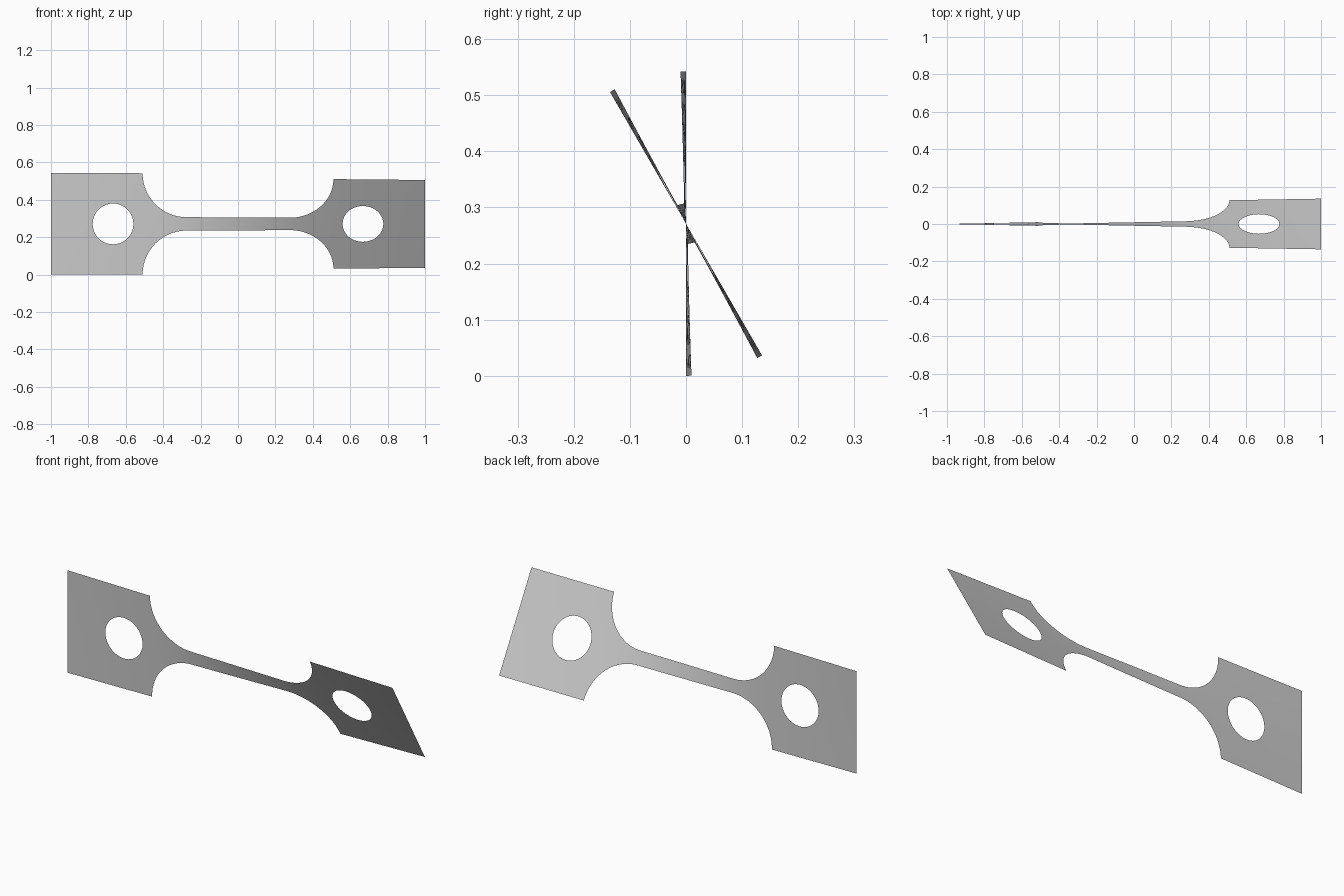
import bpy
import bmesh
import math
from mathutils import Vector

cube = bpy.data.objects.get("Cube")
if cube:
    bpy.data.objects.remove(cube)

HALF_GRIP = 0.271      # half height of the grip plates
HALF_NECK = 0.036      # half height of the narrow gauge section
GRIP_X = 0.51          # where a grip plate meets its fillet
RADIUS = HALF_GRIP - HALF_NECK
NECK_X = GRIP_X - RADIUS
HOLE_X, HOLE_R = 0.668, 0.109
TWIST = math.radians(30)
ROWS = 16


def half_height(x):
    """Half height of the flat outline at x."""
    d = abs(x) - NECK_X
    if d <= 0:
        return HALF_NECK
    if d >= RADIUS:
        return HALF_GRIP
    return HALF_GRIP - math.sqrt(RADIUS ** 2 - d ** 2)


# Twist builds up fastest where the strip is narrow
STEPS = 2000
total = [0.0]
for i in range(STEPS):
    total.append(total[-1] + 1 / half_height(-1 + 2 * (i + 0.5) / STEPS))


def twisted(x, h):
    t = min(max((x + 1) / 2 * STEPS, 0), STEPS)
    i = min(int(t), STEPS - 1)
    a = TWIST * (total[i] + (total[i + 1] - total[i]) * (t - i)) / total[-1]
    return Vector((x, -h * math.sin(a), HALF_GRIP + h * math.cos(a)))


def add_grid(bm, columns):
    """Quads between successive columns of flat (x, height) points."""
    rows = [[bm.verts.new(twisted(*p)) for p in col] for col in columns]
    for a, b in zip(rows, rows[1:]):
        for j in range(len(a) - 1):
            bm.faces.new((a[j], b[j], b[j + 1], a[j + 1]))


def add_grip(bm, side):
    """Rectangular plate with a round hole, as rings from rim to hole."""
    corners = [(GRIP_X, -HALF_GRIP), (1, -HALF_GRIP), (1, HALF_GRIP), (GRIP_X, HALF_GRIP)]
    rim = []
    for k in range(4):
        p, q = Vector(corners[k]), Vector(corners[(k + 1) % 4])
        rim += [p.lerp(q, j / ROWS) for j in range(ROWS)]
    rim.append(rim[0])
    centre = Vector((HOLE_X, 0))
    rings = []
    for f in (0, 0.25, 0.5, 0.75, 1):
        ring = [p.lerp(centre + (p - centre).normalized() * HOLE_R, f) for p in rim]
        rings.append([(side * p.x, p.y) for p in ring])
    add_grid(bm, rings if side > 0 else rings[::-1])


bm = bmesh.new()

# Neck and fillets, with columns packed along the arcs
arc = [NECK_X + RADIUS * math.sin(math.pi / 2 * i / 20) for i in range(21)]
neck = [NECK_X * (i / 10 - 1) for i in range(1, 20)]
xs = [-x for x in reversed(arc)] + neck + arc
add_grid(bm, [[(x, half_height(x) * (2 * j / ROWS - 1)) for j in range(ROWS + 1)] for x in xs])

# Grip plates
for side in (-1, 1):
    add_grip(bm, side)

bmesh.ops.remove_doubles(bm, verts=bm.verts, dist=0.0005)
bmesh.ops.recalc_face_normals(bm, faces=bm.faces)
front = max(bm.faces, key=lambda f: -f.calc_center_median().x)
if front.normal.y > 0:
    bmesh.ops.reverse_faces(bm, faces=bm.faces)

mesh = bpy.data.meshes.new("twisted_strip")
bm.to_mesh(mesh)
bm.free()
strip = bpy.data.objects.new("twisted_strip", mesh)
bpy.context.collection.objects.link(strip)

# Plain grey metal
grey = bpy.data.materials.new("light_grey")
grey.use_nodes = True
colour = (0.6, 0.6, 0.6, 1)
grey.diffuse_color = colour
grey.node_tree.nodes["Principled BSDF"].inputs["Base Color"].default_value = colour
mesh.materials.append(grey)

bpy.context.view_layer.objects.active = strip
strip.select_set(True)
bpy.ops.object.shade_smooth_by_angle(angle=math.radians(30))
